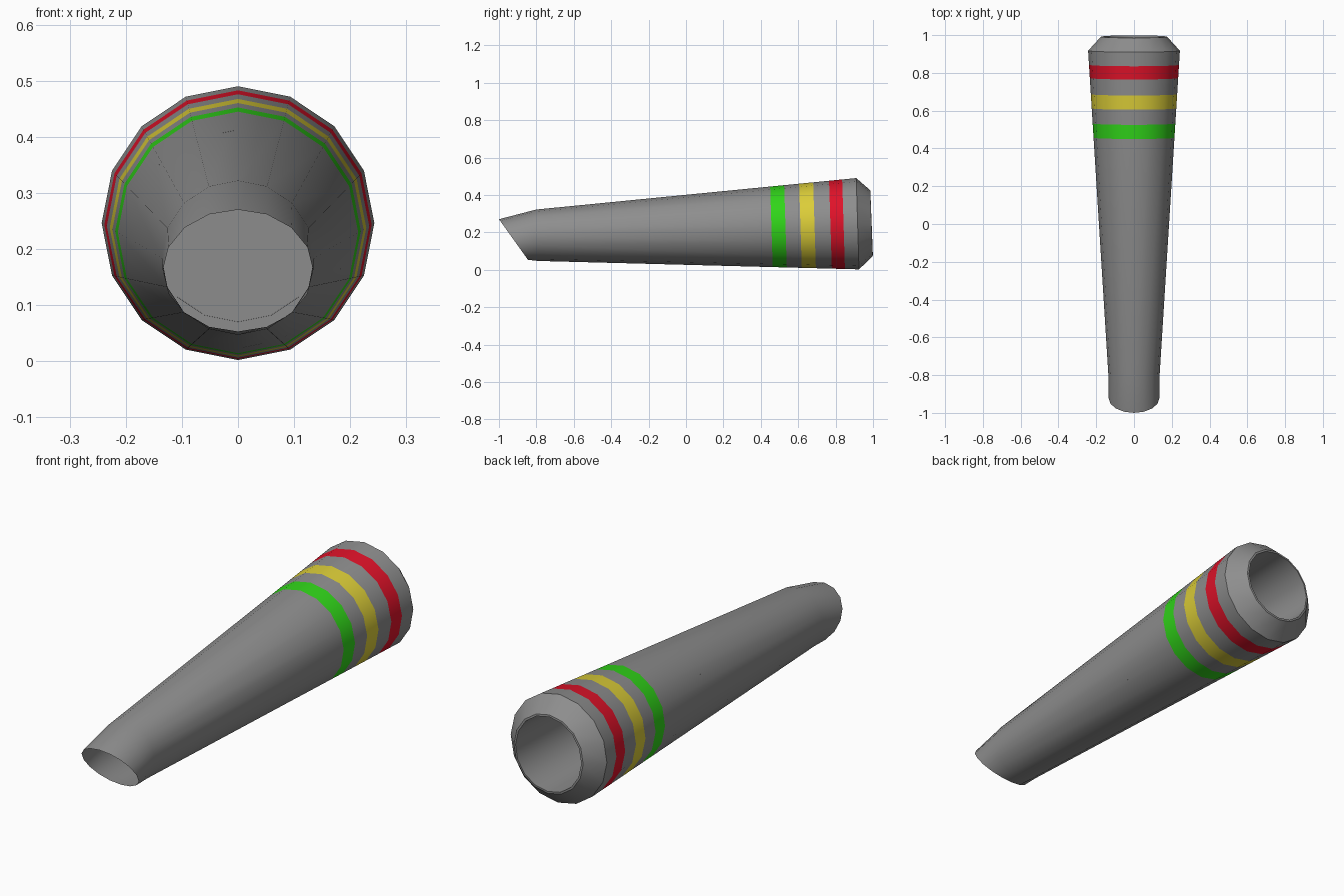
import bpy
import bmesh
import math
from mathutils import Vector

SIDES = 16

if "Cube" in bpy.data.objects:
    bpy.data.objects.remove(bpy.data.objects["Cube"], do_unlink=True)


def material(name, r, g, b):
    mat = bpy.data.materials.new(name)
    mat.use_nodes = True
    mat.diffuse_color = (r, g, b, 1)
    mat.node_tree.nodes["Principled BSDF"].inputs["Base Color"].default_value = (r, g, b, 1)
    return mat


GREY = material("grey", 0.27, 0.27, 0.27)
GREEN = material("green", 0.03, 0.66, 0.01)
YELLOW = material("yellow", 0.71, 0.61, 0.04)
RED = material("red", 0.74, 0.006, 0.022)


# A ring is (radius across x, top point, bottom point) with points as (y, z)
def blend(a, b, t):
    va, vb = Vector((a[0], *a[1], *a[2])), Vector((b[0], *b[1], *b[2]))
    v = va.lerp(vb, t)
    return (v[0], (v[1], v[2]), (v[3], v[4]))


def ring_verts(bm, ring):
    radius, top, bottom = ring
    top, bottom = Vector((0, *top)), Vector((0, *bottom))
    centre, half = (top + bottom) / 2, (top - bottom) / 2
    verts = []
    for i in range(SIDES):
        a = math.tau * i / SIDES
        verts.append(bm.verts.new(centre + half * math.cos(a) + Vector((radius * math.sin(a), 0, 0))))
    return verts


def loft(name, rings, mats, slots, cap=False):
    bm = bmesh.new()
    loops = [ring_verts(bm, r) for r in rings]
    for k in range(len(loops) - 1):
        a, b = loops[k], loops[k + 1]
        for i in range(SIDES):
            j = (i + 1) % SIDES
            bm.faces.new((a[i], a[j], b[j], b[i])).material_index = slots[k]
    if cap:
        bm.faces.new(loops[-1])
    mesh = bpy.data.meshes.new(name)
    bm.to_mesh(mesh)
    bm.free()
    for m in mats:
        mesh.materials.append(m)
    obj = bpy.data.objects.new(name, mesh)
    bpy.context.collection.objects.link(obj)
    bpy.ops.object.select_all(action='DESELECT')
    obj.select_set(True)
    bpy.context.view_layer.objects.active = obj
    bpy.ops.object.shade_smooth_by_angle(angle=math.radians(30))
    return obj


# Key cross-sections from the slanted mouth to the rim
mouth = (0.134, (-1.0, 0.27), (-0.845, 0.053))
shoulder = (0.136, (-0.80, 0.322), (-0.79, 0.047))
widest = (0.243, (0.91, 0.49), (0.925, 0.002))
rim = (0.175, (0.985, 0.425), (0.998, 0.072))
inner_rim = (0.166, (0.986, 0.416), (0.999, 0.081))


def at(y):
    return blend(shoulder, widest, (y + 0.80) / 1.71)


# Tapered shell with three coloured bands and a chamfered end
stripes = [0.45, 0.525, 0.605, 0.68, 0.765, 0.835]
shell = [mouth, shoulder] + [at(y) for y in stripes] + [widest, rim, inner_rim]
loft("pipe_shell", shell, [GREY, GREEN, YELLOW, RED], [0, 0, 1, 0, 2, 0, 3, 0, 0, 0])

# Hollow bowl wall running inward from the rim
bowl_end = (0.155, (0.12, 0.38), (0.12, 0.07))
loft("bowl_wall", [inner_rim, bowl_end], [GREY], [0])

# Partition closing the bore behind the bowl
loft("bowl_floor", [at(0.12)], [GREY], [], cap=True)
